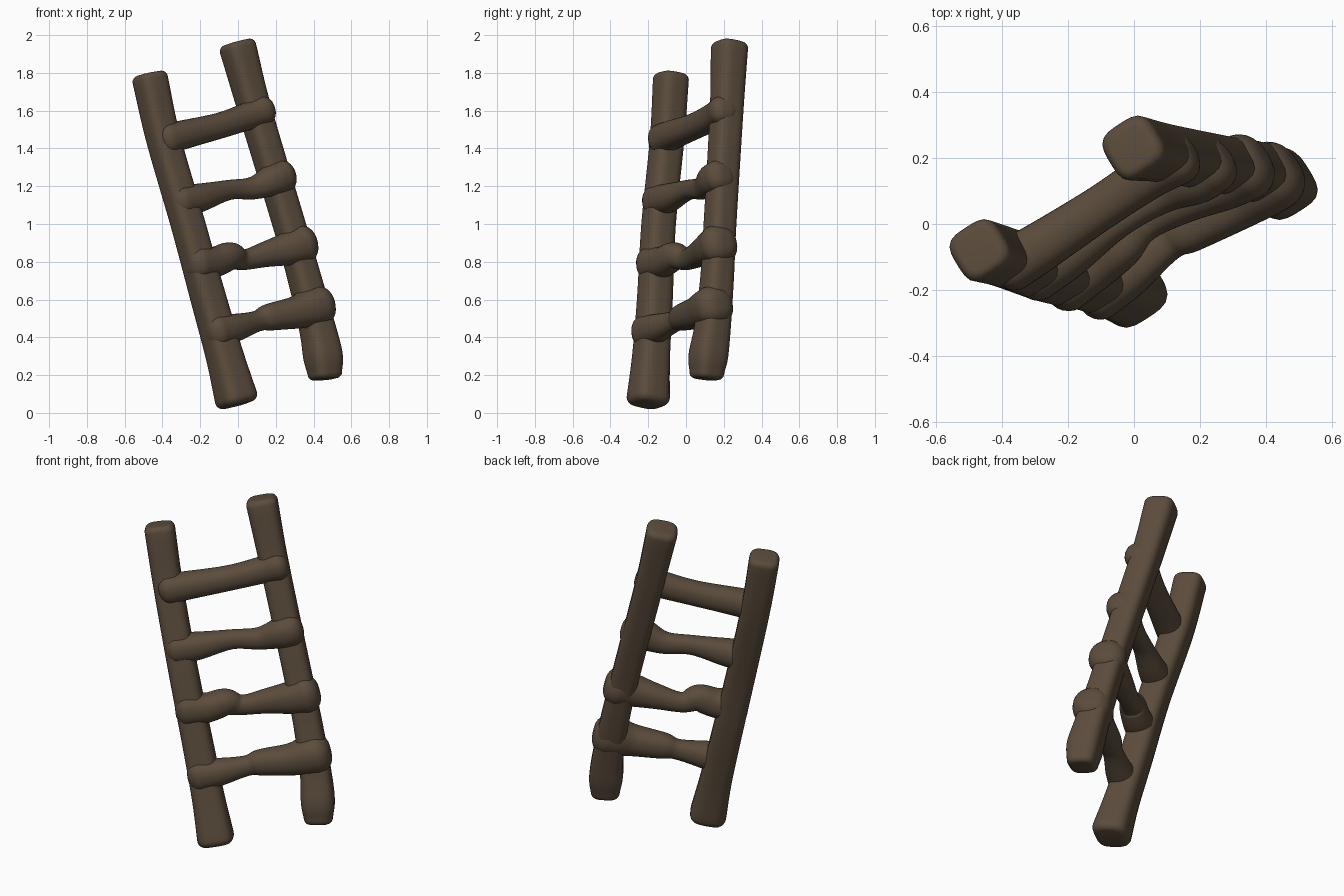
import bpy, bmesh, math
from mathutils import Vector

if "Cube" in bpy.data.objects:
    bpy.data.objects.remove(bpy.data.objects["Cube"], do_unlink=True)

wood = bpy.data.materials.new("dark brown wood")
wood.use_nodes = True
WOOD = (0.105, 0.073, 0.046, 1)
wood.diffuse_color = WOOD
wood.node_tree.nodes["Principled BSDF"].inputs["Base Color"].default_value = WOOD

SIDES, STEPS = 28, 6


def spline(points):
    """Smooth path through stations of (x, y, z, radius)."""
    p = [Vector(q) for q in points]
    p = [2 * p[0] - p[1]] + p + [2 * p[-1] - p[-2]]
    out = []
    for a, b, c, d in zip(p, p[1:], p[2:], p[3:]):
        for i in range(STEPS):
            t = i / STEPS
            out.append(0.5 * (2 * b + (c - a) * t + (2 * a - 5 * b + 4 * c - d) * t * t
                              + (3 * b - a - 3 * c + d) * t ** 3))
    return out + [p[-2]]


def sweep(name, points, across, power, depth, inset):
    """Sweep a rounded-square section along a path and round off both ends."""
    path = spline(points)
    pos = [q.xyz for q in path]
    n = len(path)
    rings = []
    for i in range(n):
        tangent = (pos[min(i + 1, n - 1)] - pos[max(i - 1, 0)]).normalized()
        rings.append((pos[i], tangent, path[i].w))

    def cap(ring, sign):
        centre, tangent, r = ring
        return [(centre + tangent * sign * depth * r * math.sin(a),
                 tangent, r * (1 - inset * (1 - math.cos(a))))
                for a in [k * math.pi / 12 for k in range(1, 7)]]

    rings = cap(rings[0], -1)[::-1] + rings + cap(rings[-1], 1)
    bm = bmesh.new()
    loops = []
    for centre, tangent, r in rings:
        u = (across - tangent * across.dot(tangent)).normalized()
        v = tangent.cross(u)
        loop = []
        for k in range(SIDES):
            c, s = math.cos(2 * math.pi * k / SIDES), math.sin(2 * math.pi * k / SIDES)
            m = r / (abs(c) ** power + abs(s) ** power) ** (1 / power)
            loop.append(bm.verts.new(centre + u * c * m + v * s * m))
        loops.append(loop)
    for a, b in zip(loops, loops[1:]):
        for k in range(SIDES):
            j = (k + 1) % SIDES
            bm.faces.new((a[k], a[j], b[j], b[k]))
    bm.faces.new(loops[0][::-1])
    bm.faces.new(loops[-1])
    bmesh.ops.recalc_face_normals(bm, faces=bm.faces)
    for f in bm.faces:
        f.smooth = True
    mesh = bpy.data.meshes.new(name)
    bm.to_mesh(mesh)
    bm.free()
    mesh.materials.append(wood)
    obj = bpy.data.objects.new(name, mesh)
    bpy.context.collection.objects.link(obj)
    return obj


# Two leaning square rails
along = Vector((0.82, 0.54, 0.2))
sweep("right_rail", [(-0.01, -0.2, 0.08, 0.1), (-0.07, -0.185, 0.3, 0.088),
                     (-0.155, -0.165, 0.6, 0.083), (-0.265, -0.145, 1.0, 0.08),
                     (-0.395, -0.1, 1.45, 0.08), (-0.465, -0.08, 1.765, 0.083)],
      along, 3.5, 0.4, 0.35)
sweep("left_rail", [(0.46, 0.11, 0.21, 0.08), (0.45, 0.118, 0.3, 0.092),
                    (0.42, 0.14, 0.45, 0.085), (0.35, 0.165, 0.72, 0.078),
                    (0.27, 0.18, 1.0, 0.076), (0.09, 0.215, 1.6, 0.078),
                    (0.0, 0.23, 1.93, 0.086)],
      along, 3.5, 0.4, 0.35)

# Four uneven rungs, swelling where they wrap the rails
rungs = {
    "top_rung": [(-0.37, -0.12, 1.45, 0.083), (-0.3, -0.08, 1.47, 0.077),
                 (-0.1, 0.05, 1.52, 0.068), (0.05, 0.15, 1.57, 0.072),
                 (0.13, 0.195, 1.6, 0.078)],
    "upper_rung": [(-0.3, -0.15, 1.12, 0.085), (-0.2, -0.09, 1.14, 0.075),
                   (-0.05, 0.01, 1.18, 0.053), (0.08, 0.09, 1.19, 0.06),
                   (0.18, 0.14, 1.23, 0.083), (0.23, 0.175, 1.25, 0.088)],
    "lower_rung": [(-0.21, -0.175, 0.79, 0.092), (-0.12, -0.12, 0.8, 0.08),
                   (-0.04, -0.06, 0.83, 0.073), (0.03, 0.0, 0.81, 0.054),
                   (0.15, 0.07, 0.84, 0.068), (0.27, 0.13, 0.87, 0.09),
                   (0.33, 0.17, 0.89, 0.105)],
    "bottom_rung": [(-0.11, -0.2, 0.43, 0.092), (-0.02, -0.15, 0.45, 0.075),
                    (0.1, -0.06, 0.485, 0.055), (0.16, -0.02, 0.505, 0.07),
                    (0.3, 0.06, 0.53, 0.085), (0.37, 0.11, 0.55, 0.102),
                    (0.42, 0.145, 0.565, 0.108)],
}
for name, points in rungs.items():
    sweep(name, points, Vector((0, 0, 1)), 2.3, 0.75, 0.75)
